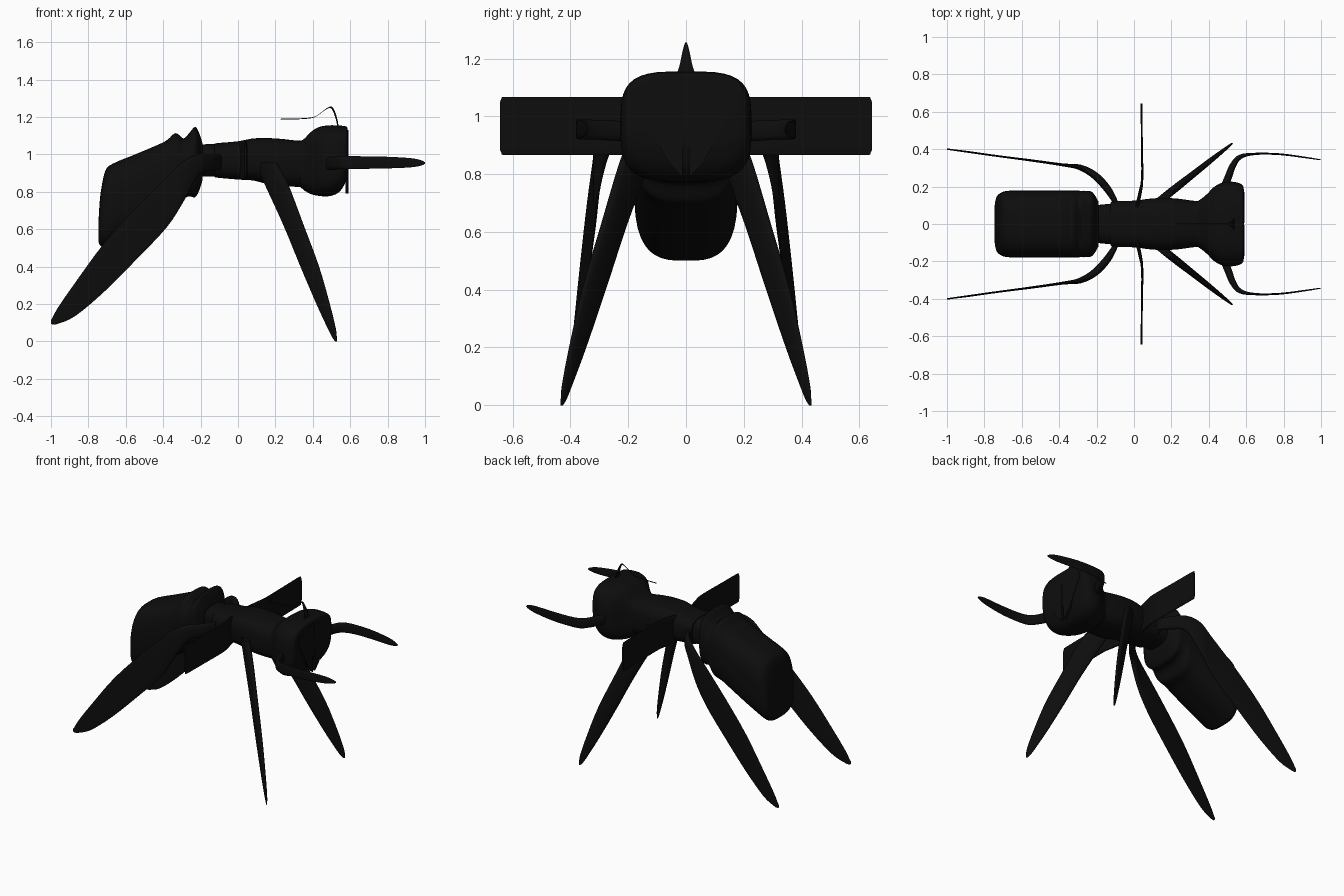
import bpy, bmesh, math
from mathutils import Vector

black = bpy.data.materials.new("black")
black.diffuse_color = (0.004, 0.004, 0.004, 1)


def finish(name, bm, mirror, angle=40):
    bmesh.ops.recalc_face_normals(bm, faces=bm.faces)
    me = bpy.data.meshes.new(name)
    bm.to_mesh(me)
    bm.free()
    me.materials.append(black)
    ob = bpy.data.objects.new(name, me)
    bpy.context.collection.objects.link(ob)
    if mirror:
        m = ob.modifiers.new("mirror", 'MIRROR')
        m.use_axis = (False, True, False)
    bpy.ops.object.select_all(action='DESELECT')
    ob.select_set(True)
    bpy.context.view_layer.objects.active = ob
    bpy.ops.object.shade_smooth_by_angle(angle=math.radians(angle))
    return ob


def smooth(rows, steps=4):
    """Catmull-Rom interpolation of equal-length tuples."""
    out = []
    for i in range(len(rows) - 1):
        p0, p1, p2 = rows[max(i - 1, 0)], rows[i], rows[i + 1]
        p3 = rows[min(i + 2, len(rows) - 1)]
        for s in range(steps):
            t = s / steps
            out.append([0.5 * (2 * b + (c - a) * t + (2 * a - 5 * b + 4 * c - d) * t * t
                               + (3 * b - a - 3 * c + d) * t ** 3)
                        for a, b, c, d in zip(p0, p1, p2, p3)])
    return out + [list(rows[-1])]


def loft(name, rows, power=2.5, n=32, mirror=False):
    """Rows (low xyz, high xyz, half thickness); thickness runs across the plan path."""
    rows = smooth(rows)
    secs = [(Vector(r[0:3]), Vector(r[3:6]), r[6]) for r in rows]
    mids = [(a + b) / 2 for a, b, t in secs]
    bm = bmesh.new()
    rings = []
    for i, (a, b, t) in enumerate(secs):
        d = mids[min(i + 1, len(mids) - 1)] - mids[max(i - 1, 0)]
        side = Vector((-d.y, d.x, 0)).normalized() * t
        up = (b - a) / 2
        ring = []
        for k in range(n):
            w = 2 * math.pi * (k + 0.5) / n
            c, s = math.cos(w), math.sin(w)
            u = math.copysign(abs(c) ** (2 / power), c)
            v = math.copysign(abs(s) ** (2 / power), s)
            ring.append(bm.verts.new(mids[i] + side * u + up * v))
        rings.append(ring)
    for r, q in zip(rings, rings[1:]):
        for k in range(n):
            bm.faces.new((r[k], r[(k + 1) % n], q[(k + 1) % n], q[k]))
    bm.faces.new(rings[0])
    bm.faces.new(rings[-1])
    return finish(name, bm, mirror)


def body(name, rows, power):
    """Rows: x, bottom, top, half width."""
    loft(name, [(x, 0, lo, x, 0, hi, w) for x, lo, hi, w in rows], power, 40)


def blade(name, rows, power=2.5):
    """Rows: x, y, bottom, top, half thickness; mirrored to both sides."""
    loft(name, [(x, y, lo, x, y, hi, t) for x, y, lo, hi, t in rows], power, 24, True)


# Abdomen with two raised rings
body("abdomen", [
    (-0.745, 0.53, 0.66, 0.10), (-0.735, 0.51, 0.79, 0.145), (-0.71, 0.5, 0.91, 0.168),
    (-0.67, 0.52, 0.95, 0.178), (-0.55, 0.585, 1.0, 0.18), (-0.42, 0.66, 1.055, 0.18),
    (-0.375, 0.685, 1.08, 0.18), (-0.34, 0.695, 1.112, 0.18), (-0.315, 0.71, 1.105, 0.18),
    (-0.29, 0.76, 1.085, 0.178), (-0.26, 0.775, 1.115, 0.178), (-0.23, 0.77, 1.147, 0.175),
    (-0.21, 0.80, 1.12, 0.155), (-0.19, 0.86, 1.06, 0.12)], 3)

# Waist and thorax
body("waist", [(-0.22, 0.88, 1.05, 0.1), (-0.16, 0.88, 1.055, 0.105),
               (-0.135, 0.88, 1.055, 0.108), (-0.10, 0.88, 1.05, 0.1)], 3)
body("thorax", [
    (-0.125, 0.88, 1.055, 0.11), (-0.11, 0.875, 1.06, 0.122), (0.0, 0.865, 1.07, 0.125),
    (0.08, 0.86, 1.085, 0.135), (0.16, 0.84, 1.087, 0.14), (0.24, 0.83, 1.082, 0.135),
    (0.33, 0.825, 1.073, 0.123), (0.40, 0.82, 1.08, 0.12)], 3)

# Head with flat face
body("head", [
    (0.31, 0.85, 1.06, 0.11), (0.35, 0.81, 1.08, 0.128), (0.39, 0.787, 1.12, 0.16),
    (0.43, 0.778, 1.145, 0.2), (0.48, 0.775, 1.155, 0.224), (0.53, 0.79, 1.155, 0.226),
    (0.565, 0.83, 1.152, 0.218), (0.582, 0.88, 1.147, 0.205), (0.587, 0.91, 1.13, 0.185)], 3.6)

# Jaws: thin pointed plates on the face
bm = bmesh.new()
f = bm.faces.new([bm.verts.new((0.574, y, z)) for y, z in
                  [(0.006, 1.13), (0.15, 1.08), (0.17, 1.04), (0.06, 0.84), (0.012, 0.79)]])
ext = bmesh.ops.extrude_face_region(bm, geom=[f])
bmesh.ops.translate(bm, vec=(0.016, 0, 0),
                    verts=[v for v in ext["geom"] if isinstance(v, bmesh.types.BMVert)])
finish("jaws", bm, True)

# Curled hair on top of the head: x, z, half depth, half width
hair = [(0.23, 1.19, 0.003, 0.003), (0.33, 1.19, 0.003, 0.003), (0.41, 1.2, 0.003, 0.003),
        (0.46, 1.235, 0.004, 0.003), (0.495, 1.252, 0.005, 0.004), (0.515, 1.225, 0.006, 0.012),
        (0.53, 1.175, 0.006, 0.023), (0.537, 1.13, 0.006, 0.038)]
loft("hair", [(x - d * .5, 0, z - d * .85, x + d * .5, 0, z + d * .85, w)
              for x, z, d, w in hair], 2.5, 12)

# Antennae: flat strips sweeping forward
blade("antennae", [
    (0.47, 0.17, 0.915, 0.985, 0.02), (0.50, 0.24, 0.915, 0.985, 0.02),
    (0.53, 0.315, 0.92, 0.988, 0.017), (0.57, 0.36, 0.92, 0.99, 0.012),
    (0.65, 0.375, 0.922, 0.99, 0.006), (0.78, 0.373, 0.924, 0.988, 0.005),
    (0.92, 0.355, 0.93, 0.98, 0.004), (0.98, 0.346, 0.94, 0.968, 0.003),
    (1.0, 0.343, 0.95, 0.957, 0.002)])

# Middle legs: rounded upright plates pointing sideways
blade("middle_legs", [
    (0.015, 0.09, 0.87, 1.06, 0.01), (0.033, 0.17, 0.866, 1.066, 0.009),
    (0.044, 0.25, 0.866, 1.068, 0.006), (0.042, 0.45, 0.866, 1.068, 0.005),
    (0.04, 0.62, 0.866, 1.068, 0.005), (0.04, 0.637, 0.871, 1.063, 0.005),
    (0.04, 0.644, 0.885, 1.049, 0.005)], 5)

# Back legs: bent at the hip, long sloping blades
blade("back_legs", [
    (-0.09, 0.10, 0.92, 1.0, 0.012), (-0.14, 0.185, 0.91, 1.0, 0.02),
    (-0.21, 0.26, 0.89, 1.0, 0.02), (-0.29, 0.303, 0.75, 0.965, 0.015),
    (-0.38, 0.316, 0.61, 0.88, 0.008), (-0.55, 0.34, 0.43, 0.71, 0.006),
    (-0.72, 0.362, 0.26, 0.52, 0.005), (-0.87, 0.383, 0.135, 0.315, 0.005),
    (-0.96, 0.395, 0.095, 0.185, 0.004), (-0.99, 0.399, 0.09, 0.13, 0.004),
    (-1.0, 0.4, 0.095, 0.115, 0.003)])


# Front legs: horizontal sections down the blade (rear x, front x, z, half thickness)
def leg_y(x):
    return 0.15 + (x - 0.17) * 0.79


front = [(0.09, 0.20, 0.96, 0.02), (0.14, 0.262, 0.85, 0.021), (0.245, 0.35, 0.62, 0.018),
         (0.335, 0.432, 0.4, 0.015), (0.42, 0.49, 0.2, 0.011), (0.48, 0.522, 0.07, 0.007),
         (0.505, 0.528, 0.02, 0.004), (0.52, 0.528, 0.0, 0.003)]
loft("front_legs", [(a, leg_y(a), z, b, leg_y(b), z, t) for a, b, z, t in front],
     2.5, 24, True)
